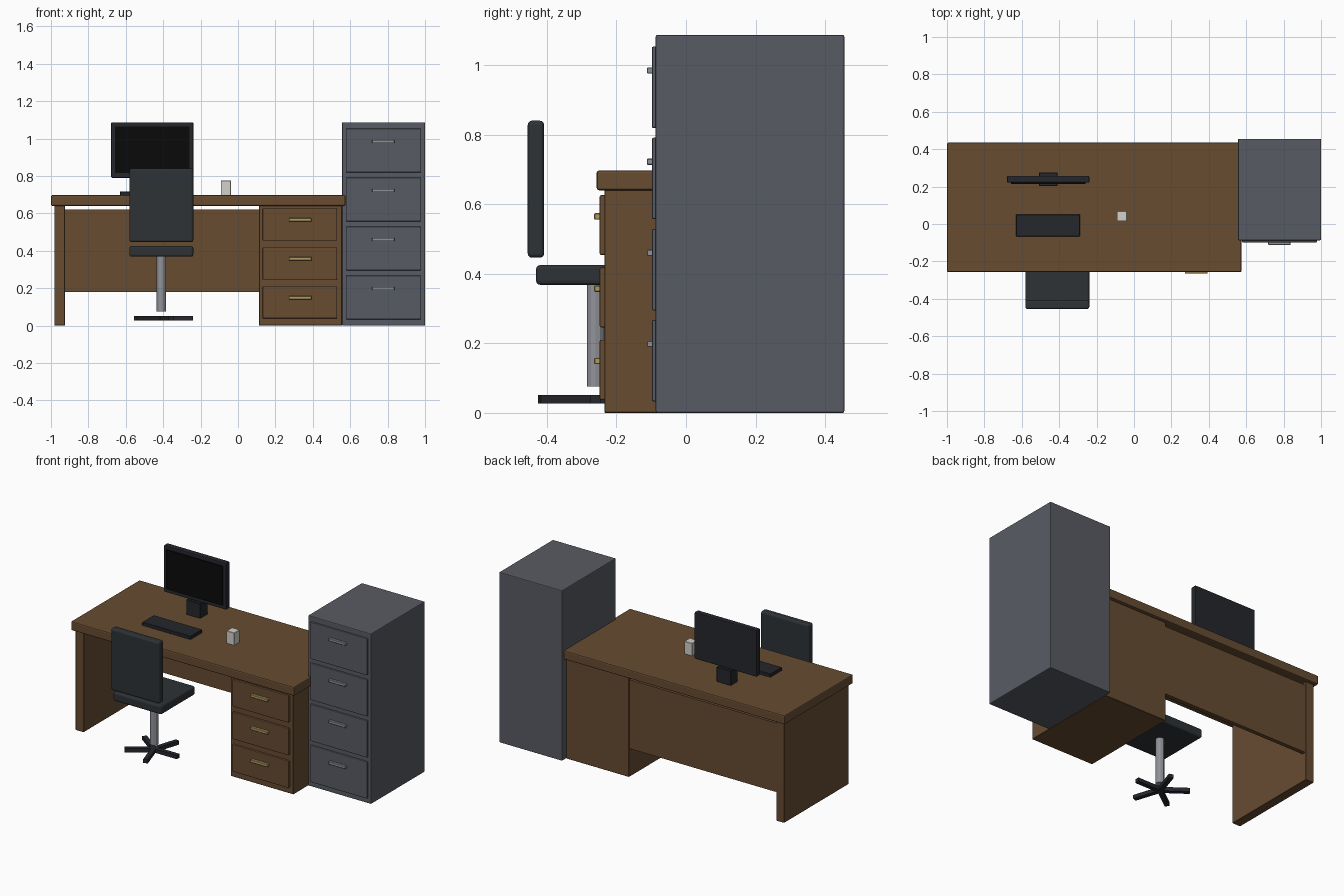
import bpy, bmesh, math
from mathutils import Matrix

if "Cube" in bpy.data.objects:
    bpy.data.objects.remove(bpy.data.objects["Cube"])


def material(name, rgb):
    m = bpy.data.materials.new(name)
    m.diffuse_color = (*rgb, 1)
    m.use_nodes = True
    m.node_tree.nodes["Principled BSDF"].inputs["Base Color"].default_value = m.diffuse_color
    return m


WOOD = material("wood", (0.135, 0.072, 0.031))
STEEL = material("painted_steel", (0.098, 0.105, 0.125))
BRASS = material("brass", (0.42, 0.32, 0.12))
METAL = material("metal", (0.28, 0.29, 0.32))
FABRIC = material("dark_fabric", (0.027, 0.032, 0.037))
PLASTIC = material("dark_plastic", (0.018, 0.02, 0.025))
GLASS = material("screen_black", (0.003, 0.003, 0.003))
CERAMIC = material("ceramic", (0.65, 0.64, 0.60))


def finish(name, bm, mat):
    me = bpy.data.meshes.new(name)
    bm.to_mesh(me)
    bm.free()
    me.materials.append(mat)
    ob = bpy.data.objects.new(name, me)
    bpy.context.collection.objects.link(ob)
    return ob


def box(name, x, y, z, mat, bevel=0.0, segments=2):
    """Box from (min, max) ranges, optionally with rounded edges."""
    bm = bmesh.new()
    size = [r[1] - r[0] for r in (x, y, z)]
    mid = [(r[0] + r[1]) / 2 for r in (x, y, z)]
    bmesh.ops.create_cube(bm, size=1, matrix=Matrix.Translation(mid) @ Matrix.Diagonal((*size, 1)))
    ob = finish(name, bm, mat)
    if bevel:
        mod = ob.modifiers.new("rounded_edges", "BEVEL")
        mod.width, mod.segments = bevel, segments
    return ob


def drawers(prefix, x, face_y, depth, height, centres, handle_x, handle_z, handle_depth, mat, handle_mat):
    """Stack of drawer fronts, each with a bar handle offset above its centre."""
    for i, c in enumerate(centres):
        front = face_y - depth
        box(f"{prefix}_drawer_{i + 1}", x, (front, face_y + 0.004),
            (c - height / 2, c + height / 2), mat, 0.004)
        h = c + handle_z
        box(f"{prefix}_handle_{i + 1}", handle_x, (front - handle_depth, front + 0.002),
            (h - 0.009, h + 0.009), handle_mat, 0.002, 1)


# Desk: top, left panel leg, drawer pedestal and modesty panel
box("desk_top", (-1.0, 0.575), (-0.257, 0.435), (0.64, 0.697), WOOD, 0.007)
box("desk_leg", (-0.982, -0.925), (-0.235, 0.413), (0, 0.642), WOOD, 0.002, 1)
box("desk_pedestal", (0.113, 0.556), (-0.235, 0.413), (0, 0.642), WOOD, 0.002, 1)
box("modesty_panel", (-0.93, 0.118), (0.382, 0.408), (0.18, 0.62), WOOD)
drawers("desk", (0.132, 0.53), -0.235, 0.013, 0.172, (0.124, 0.332, 0.54),
        (0.272, 0.393), 0.025, 0.016, WOOD, BRASS)

# Filing cabinet
box("filing_cabinet", (0.556, 1.0), (-0.087, 0.455), (0, 1.087), STEEL, 0.005)
drawers("cabinet", (0.577, 0.979), -0.087, 0.011, 0.234, [0.15 + 0.262 * i for i in range(4)],
        (0.717, 0.837), 0.048, 0.014, STEEL, METAL)

# Office chair: seat, back, post and five-star base
CX, CY = -0.41, -0.26
box("chair_seat", (-0.581, -0.239), (CY - 0.171, CY + 0.171), (0.368, 0.425), FABRIC, 0.012, 3)
box("chair_back", (-0.581, -0.239), (-0.455, -0.408), (0.446, 0.84), FABRIC, 0.012, 3)

bm = bmesh.new()
bmesh.ops.create_cone(bm, cap_ends=True, segments=12, radius1=0.025, radius2=0.025, depth=0.295,
                      matrix=Matrix.Translation((CX, CY, 0.2235)))
finish("chair_post", bm, METAL)

for i in range(5):
    foot = box(f"chair_foot_{i + 1}", (0, 0.17), (-0.014, 0.014), (0.027, 0.051), PLASTIC)
    foot.location = (CX, CY, 0)
    foot.rotation_euler.z = math.tau * i / 5

# Monitor
box("monitor_body", (-0.678, -0.239), (0.221, 0.257), (0.79, 1.087), PLASTIC, 0.005)
box("monitor_screen", (-0.658, -0.26), (0.214, 0.224), (0.815, 1.065), GLASS)
box("monitor_stand", (-0.509, -0.408), (0.203, 0.276), (0.695, 0.792), PLASTIC, 0.003, 1)

# Desk items
box("keyboard", (-0.632, -0.288), (-0.066, 0.052), (0.695, 0.718), PLASTIC, 0.003, 1)
box("cup", (-0.092, -0.037), (0.015, 0.07), (0.695, 0.776), CERAMIC, 0.002, 1)
